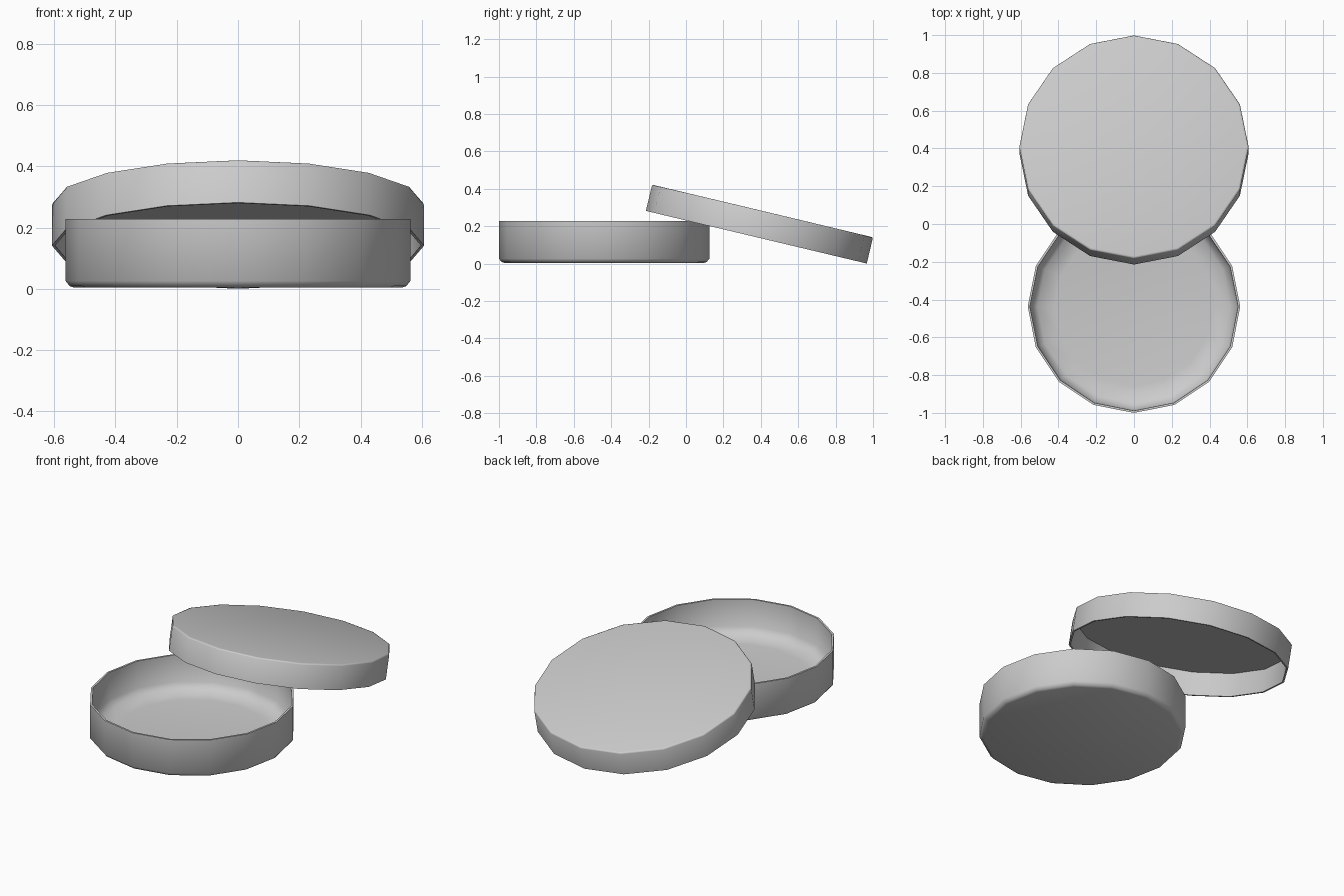
import bpy, bmesh
from math import radians, sin, cos, tau

if "Cube" in bpy.data.objects:
    bpy.data.objects.remove(bpy.data.objects["Cube"])

SIDES = 16


def lathe(name, profile, location, tilt=0.0):
    """Revolve an (r, z) profile; both open ends are closed with flat discs."""
    bm = bmesh.new()
    rings = []
    for r, z in profile:
        rings.append([bm.verts.new((r * cos(tau * i / SIDES), r * sin(tau * i / SIDES), z))
                      for i in range(SIDES)])
    for a, b in zip(rings, rings[1:]):
        for i in range(SIDES):
            j = (i + 1) % SIDES
            bm.faces.new((a[i], a[j], b[j], b[i]))
    bm.faces.new(rings[0])
    bm.faces.new(rings[-1])
    bmesh.ops.recalc_face_normals(bm, faces=bm.faces)
    mesh = bpy.data.meshes.new(name)
    bm.to_mesh(mesh)
    bm.free()
    obj = bpy.data.objects.new(name, mesh)
    bpy.context.collection.objects.link(obj)
    obj.location = location
    obj.rotation_euler.x = tilt
    bpy.ops.object.select_all(action='DESELECT')
    obj.select_set(True)
    bpy.context.view_layer.objects.active = obj
    bpy.ops.object.shade_smooth_by_angle(angle=radians(50))
    return obj


# Dish: chamfered foot, thin wall, softly rounded inner floor
lathe("dish_base", [
    (0.535, 0.0), (0.549, 0.005), (0.5625, 0.022), (0.5625, 0.224),
    (0.551, 0.224), (0.545, 0.065), (0.51, 0.027), (0.42, 0.015),
], (0, -0.4375, 0.004))

# Lid: slightly wider inverted dish leaning on the base's back rim
lathe("dish_lid", [
    (0.592, 0.132), (0.597, 0.0), (0.607, 0.0), (0.607, 0.136),
    (0.604, 0.142), (0.596, 0.144),
], (0, 0.376, 0.141), radians(-13.4))
